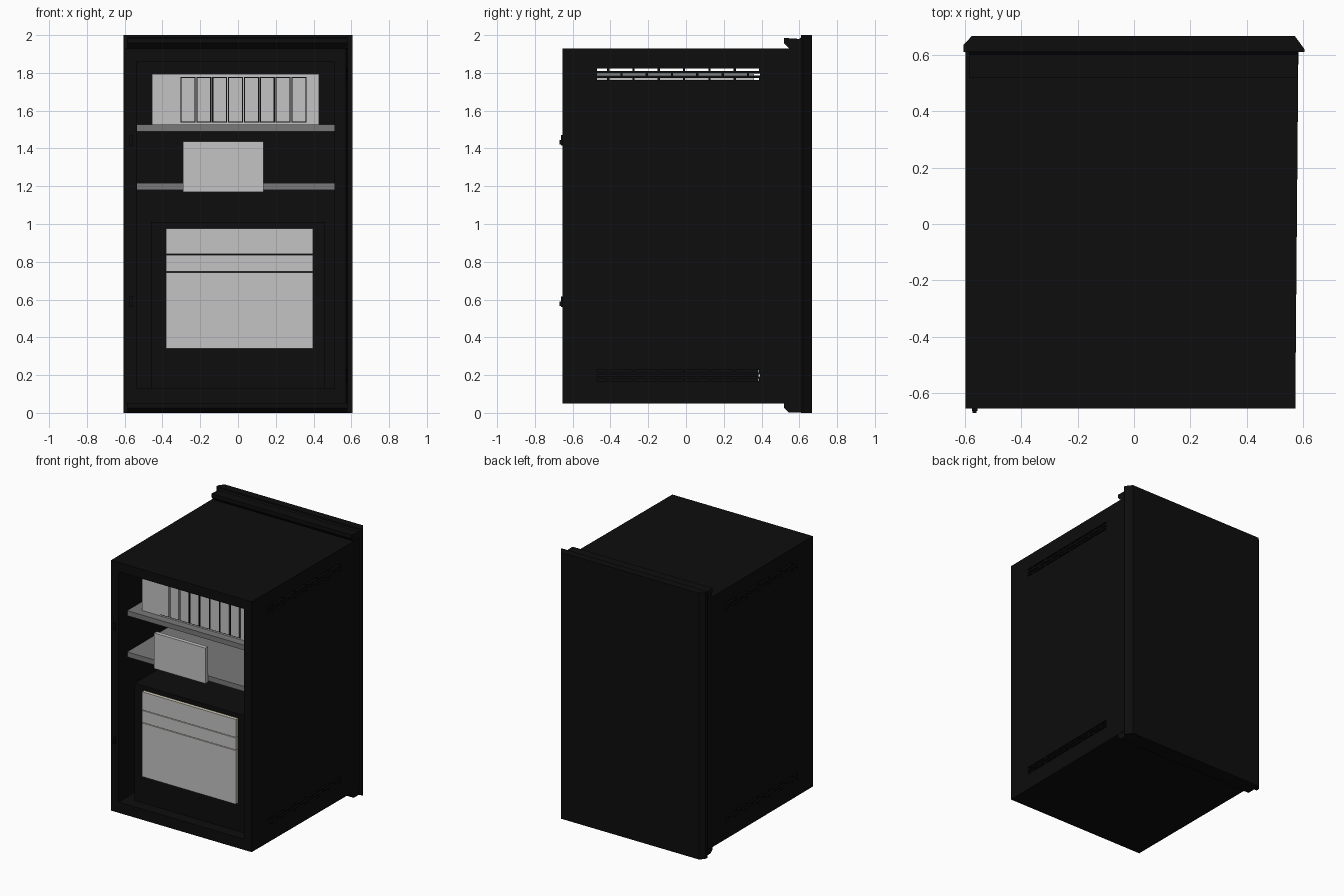
import bpy, bmesh

if "Cube" in bpy.data.objects:
    bpy.data.objects.remove(bpy.data.objects["Cube"])

def material(name, rgb):
    m = bpy.data.materials.new(name)
    m.diffuse_color = (*rgb, 1)
    m.use_nodes = True
    m.node_tree.nodes["Principled BSDF"].inputs["Base Color"].default_value = m.diffuse_color
    return m

black = material("black_enamel", (0.004, 0.004, 0.004))
grey = material("shelf_grey", (0.19, 0.19, 0.19))
white = material("pale_grey", (0.55, 0.55, 0.55))
cream = material("cream_edge", (0.66, 0.62, 0.47))

def finish(name, bm, mats):
    bmesh.ops.recalc_face_normals(bm, faces=bm.faces)
    me = bpy.data.meshes.new(name)
    bm.to_mesh(me)
    bm.free()
    for m in mats:
        me.materials.append(m)
    ob = bpy.data.objects.new(name, me)
    bpy.context.collection.objects.link(ob)
    return ob

def add_box(bm, x, y, z):
    vs = bmesh.ops.create_cube(bm, size=1)["verts"]
    for v in vs:
        v.co = (x[v.co.x > 0], y[v.co.y > 0], z[v.co.z > 0])

def box(name, x, y, z, mat):
    bm = bmesh.new()
    add_box(bm, x, y, z)
    return finish(name, bm, [mat])

def extrude(name, points, offset, mat):
    bm = bmesh.new()
    f = bm.faces.new([bm.verts.new(p) for p in points])
    g = bmesh.ops.extrude_face_region(bm, geom=[f])["geom"]
    bmesh.ops.translate(bm, vec=offset, verts=[e for e in g if isinstance(e, bmesh.types.BMVert)])
    return finish(name, bm, [mat])

# Cabinet shell, open at the front
F, B = -0.655, 0.612
left = box("left_wall", (-0.597, -0.535), (F, B), (0.05, 1.93), black)
right = extrude("right_wall", [(0.51, F, 0.05), (0.572, F, 0.05), (0.583, B, 0.05), (0.51, B, 0.05)],
                (0, 0, 1.88), black)
box("top_wall", (-0.535, 0.51), (F, B), (1.86, 1.93), black)
box("bottom_wall", (-0.535, 0.51), (F, B), (0.05, 0.13), black)
box("back_wall", (-0.535, 0.51), (0.5, B), (0.13, 1.86), black)

# Staggered vent slits through both side walls
bm = bmesh.new()
for z, h, shift in [(1.817, 0.014, 0.07), (1.791, 0.010, 0), (1.768, 0.012, 0.07),
                    (0.22, 0.012, 0.07), (0.198, 0.012, 0), (0.176, 0.012, 0.07)]:
    y = -0.47 - shift
    while y < 0.36:
        a, b = max(y, -0.47), min(y + 0.122, 0.392)
        add_box(bm, (-0.8, 0.8), (a, b), (z - h / 2, z + h / 2))
        y += 0.134
cutter = finish("vent_cutter", bm, [black])
cutter.hide_render = True
for wall in (left, right):
    mod = wall.modifiers.new("vents", 'BOOLEAN')
    mod.object = cutter
    mod.operation = 'DIFFERENCE'
    mod.solver = 'EXACT'
    bpy.context.view_layer.objects.active = wall
    bpy.ops.object.modifier_apply(modifier=mod.name)
bpy.data.objects.remove(cutter)

# Back panel with chamfered sides
extrude("back_panel", [(-0.605, 0.61, 0), (0.605, 0.61, 0), (0.605, 0.62, 0), (0.57, 0.667, 0),
                       (-0.575, 0.667, 0), (-0.605, 0.635, 0)], (0, 0, 2), black)

# Mouldings above and below the body
for name, flip in (("top_moulding", False), ("bottom_moulding", True)):
    prof = [(0.612, 1.92), (0.545, 1.93), (0.52, 1.957), (0.52, 1.985), (0.6, 1.98), (0.612, 1.99)]
    if flip:
        prof = [(0.612, 0.06), (0.52, 0.055), (0.52, 0.025), (0.545, 0.002), (0.612, 0.002)]
    extrude(name, [(-0.585, y, z) for y, z in prof], (1.165, 0, 0), black)

# Small hinge blocks on the front edge
for i, z in enumerate((0.56, 1.415)):
    box(f"hinge_{i}", (-0.575, -0.555), (-0.663, F), (z, z + 0.055), black)
    box(f"hinge_pin_{i}", (-0.572, -0.558), (-0.67, F), (z + 0.005, z + 0.03), black)

# Shelves
for name, z in (("lower_shelf", 1.18), ("upper_shelf", 1.49)):
    box(name, (-0.535, 0.51), (-0.55, 0.42), (z, z + 0.038), grey)

# Row of cartons on the upper shelf
box("carton_block", (-0.455, 0.43), (-0.49, 0.36), (1.528, 1.793), white)
for i in range(8):
    x = -0.305 + i * 0.084
    box(f"carton_outline_{i}", (x, x + 0.08), (-0.493, -0.489), (1.537, 1.779), black)
    box(f"carton_{i}", (x + 0.006, x + 0.074), (-0.496, -0.489), (1.543, 1.773), white)

# Lower compartment
box("lower_compartment", (-0.46, 0.46), (-0.57, 0.385), (0.13, 1.01), black)

def panel(name, x, y, z):
    # pale front face, cream edges
    ob = box(name, x, y, z, white)
    ob.data.materials.append(cream)
    for p in ob.data.polygons:
        p.material_index = 0 if p.normal.y < -0.5 else 1

for i, (a, b) in enumerate([(0.34, 0.743), (0.748, 0.837), (0.842, 0.977)]):
    panel(f"drawer_front_{i}", (-0.38, 0.398), (-0.595, -0.565), (a, b))

# Card hanging in front of the lower shelf
box("shelf_card", (-0.29, 0.135), (-0.58, -0.55), (1.17, 1.437), white)
